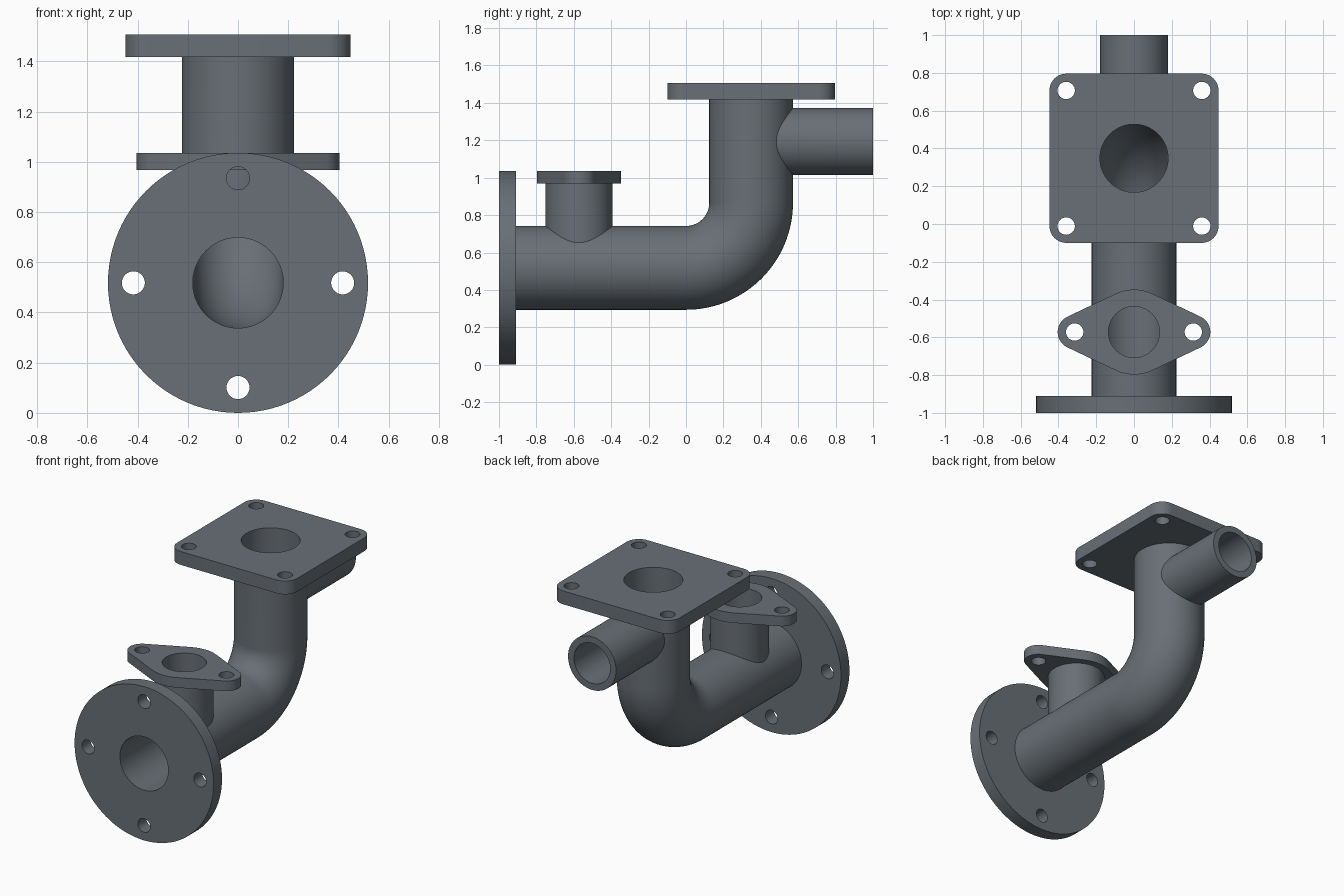
import bpy, bmesh
from math import sin, cos, pi, acos

if "Cube" in bpy.data.objects:
    bpy.data.objects.remove(bpy.data.objects["Cube"])

SEG = 96
AXIS_Z, PIPE_Y, BEND_R = 0.518, 0.348, 0.348   # run height, riser position, bend radius
FLANGE_R, HOLE_R = 0.518, 0.046
BRANCH_Y, SIDE_Z = -0.572, 1.193
LUG_X = 0.314


def arc(cx, cy, r, a0, a1, n=12):
    return [(cx + r * cos(a0 + (a1 - a0) * i / n), cy + r * sin(a0 + (a1 - a0) * i / n))
            for i in range(n + 1)]


def circle(cx, cy, r, n=SEG):
    return arc(cx, cy, r, 0, 2 * pi, n)[:-1]


def skin(name, rings):
    """Closed solid through a list of matching rings."""
    bm = bmesh.new()
    loops = [[bm.verts.new(p) for p in ring] for ring in rings]
    n = len(loops[0])
    for a, b in zip(loops, loops[1:]):
        for i in range(n):
            bm.faces.new((a[i], a[(i + 1) % n], b[(i + 1) % n], b[i]))
    bm.faces.new(loops[0])
    bm.faces.new(loops[-1])
    bmesh.ops.recalc_face_normals(bm, faces=bm.faces)
    mesh = bpy.data.meshes.new(name)
    bm.to_mesh(mesh)
    bm.free()
    ob = bpy.data.objects.new(name, mesh)
    bpy.context.collection.objects.link(ob)
    return ob


def prism_z(name, outline, z0, z1):
    return skin(name, [[(x, y, z) for x, y in outline] for z in (z0, z1)])


def prism_y(name, outline, y0, y1):
    return skin(name, [[(x, y, z) for x, z in outline] for y in (y0, y1)])


def elbow(name, r, y0, z1):
    """Round bar running along y, bending up to z."""
    steps = 32
    path = [(y0, AXIS_Z, 0)]
    for i in range(steps + 1):
        a = pi / 2 * i / steps
        path.append((PIPE_Y - BEND_R + BEND_R * sin(a), AXIS_Z + BEND_R * (1 - cos(a)), a))
    path.append((PIPE_Y, z1, pi / 2))
    return skin(name, [[(u, y - v * sin(a), z + v * cos(a)) for u, v in circle(0, 0, r)]
                       for y, z, a in path])


def combine(target, tool, operation):
    tool.hide_render = True
    mod = target.modifiers.new(tool.name, 'BOOLEAN')
    mod.operation, mod.solver, mod.object = operation, 'EXACT', tool
    bpy.context.view_layer.objects.active = target
    bpy.ops.object.modifier_apply(modifier=mod.name)
    bpy.data.objects.remove(tool)


# Flange outlines
s, cr = 0.448, 0.09
k = s - cr
square = [p for i, (x, y) in enumerate([(k, k), (-k, k), (-k, -k), (k, -k)])
          for p in arc(x, PIPE_Y + y, cr, i * pi / 2, (i + 1) * pi / 2)]
t = acos((0.225 - 0.09) / LUG_X)
diamond = (arc(LUG_X, BRANCH_Y, 0.09, -t, t, 24) + arc(0, BRANCH_Y, 0.225, t, pi - t, 24)
           + arc(-LUG_X, BRANCH_Y, 0.09, pi - t, pi + t, 24)
           + arc(0, BRANCH_Y, 0.225, pi + t, 2 * pi - t, 24))

# Outer solids joined into one casting
body = elbow("elbow_pipe_fitting", 0.224, -0.95, 1.46)
for part in (prism_y("side_outlet", circle(0, SIDE_Z, 0.179), PIPE_Y, 1.0),
             prism_z("branch_neck", circle(0, BRANCH_Y, 0.179), AXIS_Z, 1.0),
             prism_y("round_flange", circle(0, FLANGE_R, FLANGE_R), -1.0, -0.91),
             prism_z("square_flange", square, 1.417, 1.507),
             prism_z("diamond_flange", diamond, 0.968, 1.036)):
    combine(body, part, 'UNION')

# Bores
cutters = [elbow("main_bore", 0.18, -1.1, 1.6),
           prism_y("side_bore", circle(0, SIDE_Z, 0.135), PIPE_Y, 1.1),
           prism_z("branch_bore", circle(0, BRANCH_Y, 0.135), AXIS_Z, 1.1)]
# Bolt holes
for i in range(4):
    a = i * pi / 2
    cutters.append(prism_y("round_bolt", circle(0.417 * cos(a), FLANGE_R + 0.417 * sin(a), HOLE_R, 32),
                           -1.1, -0.88))
for sx in (-1, 1):
    cutters.append(prism_z("lug_bolt", circle(sx * LUG_X, BRANCH_Y, HOLE_R, 32), 0.93, 1.1))
    for sy in (-1, 1):
        cutters.append(prism_z("square_bolt", circle(sx * 0.359, PIPE_Y + sy * 0.359, HOLE_R, 32),
                               1.39, 1.6))
for cutter in cutters:
    combine(body, cutter, 'DIFFERENCE')

# Slate finish, smooth pipes, crisp edges
slate = bpy.data.materials.new("slate_metal")
slate.diffuse_color = (0.14, 0.16, 0.18, 1)
slate.use_nodes = True
slate.node_tree.nodes["Principled BSDF"].inputs["Base Color"].default_value = slate.diffuse_color
body.data.materials.clear()
body.data.materials.append(slate)
bpy.ops.object.select_all(action='DESELECT')
body.select_set(True)
bpy.context.view_layer.objects.active = body
bpy.ops.object.shade_smooth_by_angle(angle=pi / 6)
